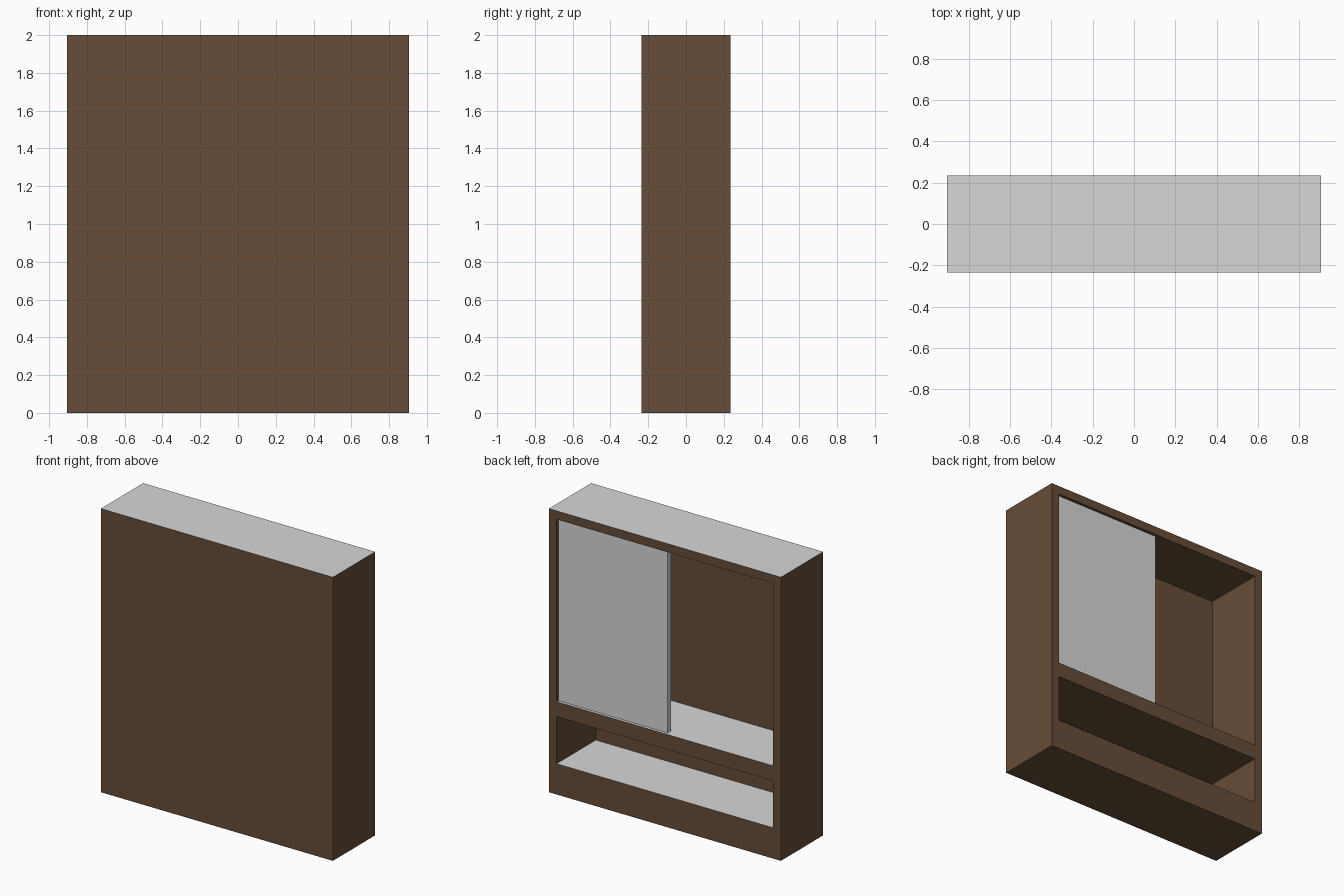
import bpy, bmesh
from mathutils import Vector

if "Cube" in bpy.data.objects:
    bpy.data.objects.remove(bpy.data.objects["Cube"])

W, D, H = 0.905, 0.235, 2.0          # half width, half depth, height
SIDE = 0.845                         # inner half width of the openings
OPENINGS = [(0.217, 0.548), (0.654, 1.94)]
DEPTH = 0.437                        # depth of the compartments


def material(name, rgb):
    m = bpy.data.materials.new(name)
    m.diffuse_color = (*rgb, 1)
    m.use_nodes = True
    m.node_tree.nodes["Principled BSDF"].inputs["Base Color"].default_value = m.diffuse_color
    return m


brown = material("dark brown wood", (0.135, 0.073, 0.040))
grey = material("light grey", (0.68, 0.68, 0.68))


def box(bm, lo, hi):
    lo, hi = Vector(lo), Vector(hi)
    for v in bmesh.ops.create_cube(bm, size=1)["verts"]:
        v.co = Vector((lo[i] + (v.co[i] + 0.5) * (hi[i] - lo[i]) for i in range(3)))


def finish(bm, name, mats):
    bmesh.ops.recalc_face_normals(bm, faces=bm.faces)
    # upward faces take the second material when there is one
    if len(mats) > 1:
        for f in bm.faces:
            f.material_index = 1 if f.normal.z > 0.5 else 0
    me = bpy.data.meshes.new(name)
    bm.to_mesh(me)
    bm.free()
    for m in mats:
        me.materials.append(m)
    ob = bpy.data.objects.new(name, me)
    bpy.context.collection.objects.link(ob)
    return ob


# Cabinet body: one block with two compartments pushed in from the open side
bm = bmesh.new()
box(bm, (-W, -D, 0), (W, D, H))
cuts = [((x, 0, 0), (1, 0, 0)) for x in (-SIDE, SIDE)]
cuts += [((0, 0, z), (0, 0, 1)) for pair in OPENINGS for z in pair]
for co, no in cuts:
    bmesh.ops.bisect_plane(bm, geom=bm.verts[:] + bm.edges[:] + bm.faces[:],
                           plane_co=co, plane_no=no)
bm.normal_update()
for z0, z1 in OPENINGS:
    faces = []
    for f in bm.faces:
        c = f.calc_center_median()
        if f.normal.y > 0.5 and abs(c.x) < SIDE and z0 < c.z < z1:
            faces.append(f)
    new = bmesh.ops.extrude_discrete_faces(bm, faces=faces)["faces"]
    bmesh.ops.translate(bm, verts=list({v for f in new for v in f.verts}),
                        vec=(0, -DEPTH, 0))
finish(bm, "cabinet_body", [brown, grey])

# Sliding door, slightly recessed in one half of the upper compartment
bm = bmesh.new()
z0, z1 = OPENINGS[1]
box(bm, (-0.007, D - 0.06, z0), (SIDE, D - 0.02, z1))
finish(bm, "sliding_door", [grey])
